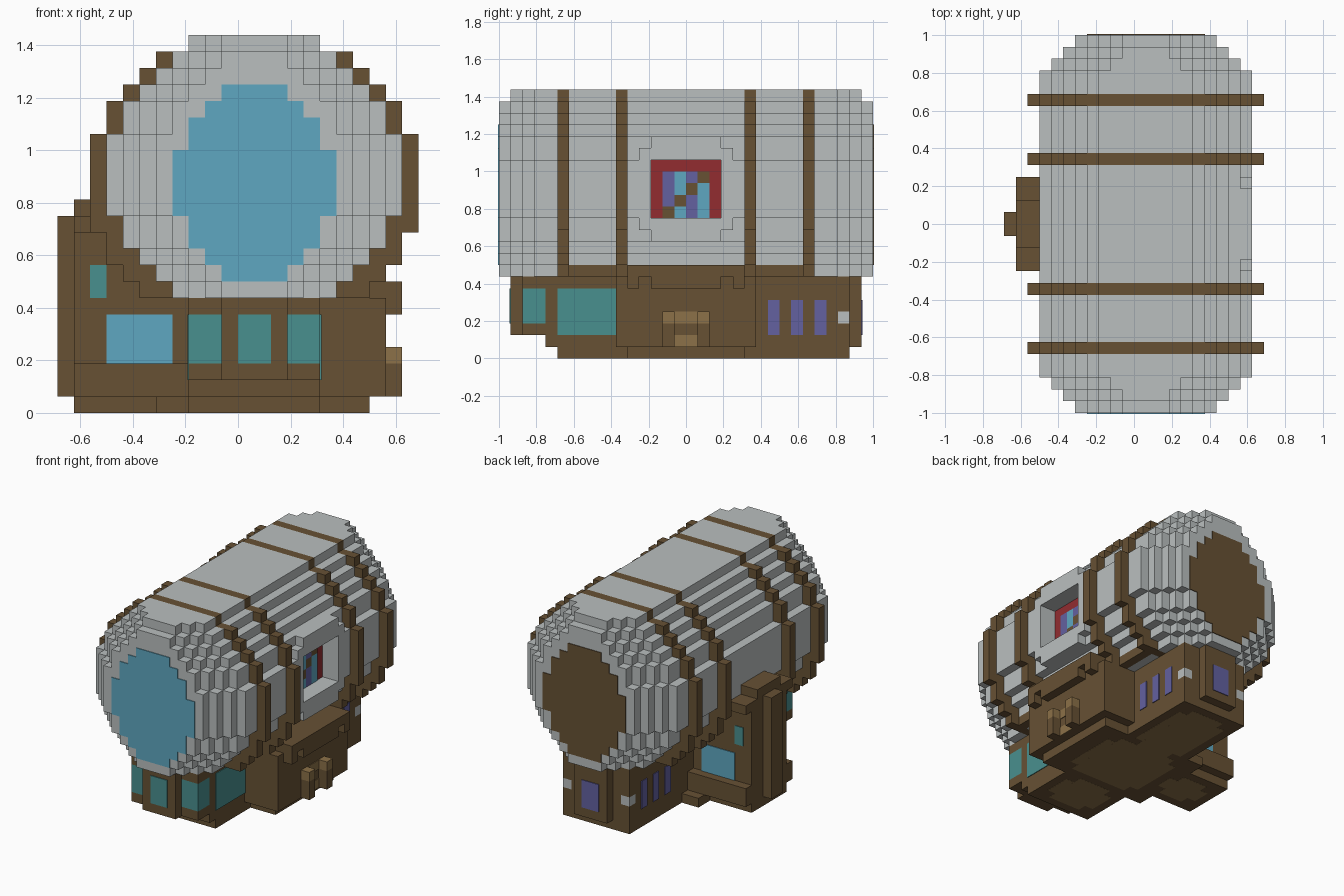
import bpy
import bmesh
from mathutils import Matrix, Vector

if "Cube" in bpy.data.objects:
    bpy.data.objects.remove(bpy.data.objects["Cube"])

U = 0.0625   # size of one block
T = 0.08     # thickness of painted plates, in blocks
CX = 1       # barrel axis


def material(name, code):
    rgb = [int(code[i:i + 2], 16) / 255 for i in (0, 2, 4)]
    lin = [c / 12.92 if c < 0.04 else ((c + 0.055) / 1.055) ** 2.4 for c in rgb]
    m = bpy.data.materials.new(name)
    m.use_nodes = True
    m.diffuse_color = (*lin, 1)
    m.node_tree.nodes["Principled BSDF"].inputs["Base Color"].default_value = (*lin, 1)
    return m


GREY = material("pale_grey", "babfbf")
BROWN = material("brown_wood", "675134")
TAN = material("tan_wood", "8c7148")
BLUE = material("sky_blue", "5fa7c1")
TEAL = material("teal_glass", "49908f")
RED = material("dark_red", "922c30")
PURPLE = material("violet_glass", "6361a0")


def finish(name, bm, mat):
    me = bpy.data.meshes.new(name)
    bm.to_mesh(me)
    bm.free()
    me.materials.append(mat)
    ob = bpy.data.objects.new(name, me)
    bpy.context.collection.objects.link(ob)
    return ob


def cells(boxes):
    return {(x, y, z) for x0, x1, y0, y1, z0, z1 in boxes
            for x in range(x0, x1) for y in range(y0, y1) for z in range(z0, z1)}


def blocks(name, mat, boxes, cuts=()):
    """Union of block boxes minus the cuts, keeping only the outer skin."""
    solid = cells(boxes) - cells(cuts)
    bm = bmesh.new()
    verts = {}

    def vert(p):
        if p not in verts:
            verts[p] = bm.verts.new(Vector(p) * U)
        return verts[p]

    for c in solid:
        for axis in range(3):
            for side in (0, 1):
                n = list(c)
                n[axis] += 2 * side - 1
                if tuple(n) in solid:
                    continue
                ring = [(0, 0), (1, 0), (1, 1), (0, 1)]
                if not side:
                    ring.reverse()
                quad = []
                for a, b in ring:
                    p = list(c)
                    p[axis] += side
                    p[(axis + 1) % 3] += a
                    p[(axis + 2) % 3] += b
                    quad.append(vert(tuple(p)))
                bm.faces.new(quad)
    return finish(name, bm, mat)


def plates(name, mat, boxes):
    """Thin painted panels as plain boxes."""
    bm = bmesh.new()
    for x0, x1, y0, y1, z0, z1 in boxes:
        mid = Vector((x0 + x1, y0 + y1, z0 + z1)) * U / 2
        size = Vector((x1 - x0, y1 - y0, z1 - z0)) * U
        bmesh.ops.create_cube(bm, size=1, matrix=Matrix.Translation(mid) @ Matrix.Diagonal(size.to_4d()))
    return finish(name, bm, mat)


def both_sides(boxes):
    """Mirror boxes across the barrel axis."""
    return boxes + [(2 * CX - b[1], 2 * CX - b[0], *b[2:]) for b in boxes]


def front_back(boxes):
    return boxes + [(b[0], b[1], -b[3], -b[2], b[4], b[5]) for b in boxes]


# Barrel: rows of (bottom, top, half width), stepping in at both ends
ROWS = [(7, 8, 5), (8, 9, 6), (9, 10, 7), (10, 12, 8), (12, 17, 9),
        (17, 19, 8), (19, 20, 7), (20, 21, 6), (21, 22, 5), (22, 23, 4)]
BANDS = (-11, -6, 5, 10)
shell = []
for inset in range(4):
    for z0, z1, h in ROWS:
        if inset == 3 and z1 == 23:
            continue
        h -= inset
        shell.append((CX - h, CX + h, -13 - inset, 13 + inset, z0, z1))
frame = [(6, 10, -4, 4, 11, 18), (6, 10, -3, 3, 10, 19)]
recess = (8, 10, -3, 3, 12, 17)
slots = [(-12, 12, y, y + 1, 0, 24) for y in BANDS]
blocks("barrel", GREY, shell + frame, slots + [recess])

# Hoops around the barrel
HOOP = [(7, 8, 7), (8, 9, 8), (9, 11, 9), (11, 17, 10), (17, 19, 9),
        (19, 20, 8), (20, 21, 7), (21, 22, 6), (22, 23, 4)]
for i, y in enumerate(BANDS):
    blocks(f"hoop_{i + 1}", BROWN, [(CX - h, CX + h, y, y + 1, a, b) for a, b, h in HOOP])

# Round end panels
DISC = [(8, 9, 2), (9, 10, 3), (10, 12, 4), (12, 16, 5), (16, 18, 4), (18, 19, 3), (19, 20, 2)]
plates("front_end_panel", BLUE, [(CX - h, CX + h, -16 - T, -16, a, b) for a, b, h in DISC])
plates("back_end_panel", BROWN, [(CX - h, CX + h, 16, 16 + T, a, b) for a, b, h in DISC])

# Recessed mosaic in the side opening, rows from the top
plates("mosaic_frame", RED, [(8, 8 + T, -3, 3, 12, 17)])
PATTERN = ("PBPW", "PBWB", "PWPB", "WBPB")
for key, mat, name in (("P", PURPLE, "violet"), ("B", BLUE, "blue"), ("W", BROWN, "wood")):
    plates("mosaic_" + name, mat,
           [(8, 8 + 2 * T, c - 2, c - 1, 15 - r, 16 - r)
            for r, row in enumerate(PATTERN) for c, k in enumerate(row) if k == key])

# Cabin under the barrel, with base, bays and right wing
blocks("cabin", BROWN, [
    (-3, 5, -11, 14, 0, 1), (-5, 8, -5, 5, 0, 1),
    (-3, 5, -12, 13, 1, 7), (-2, 4, 13, 14, 1, 7), (-1, 3, 14, 15, 1, 7),
    (-1, 3, -15, -12, 2, 7), (-3, 5, -14, -12, 2, 3), (-3, 5, -14, -12, 6, 7),
    (-3, 5, 13, 14, 6, 7), (5, 9, -6, 6, 1, 7)])
blocks("cradle", BROWN, [(-5, 7, -11, 11, 7, 8)],
       [(-12, 12, y, y + 1, 7, 8) for y in BANDS] + [(-4, 6, -11, 11, 7, 8)])
blocks("side_ledge", BROWN, [(5, 10, -5, 5, 7, 8), (9, 10, -5, 5, 6, 7)],
       [(9, 10, -4, -3, 6, 7), (9, 10, 3, 4, 6, 7)])

# Cabin windows and lamps
blocks("corner_windows", TEAL, both_sides([(3, 5, -14, -12, 3, 6)]))
plates("front_window", TEAL, [(0, 2, -15 - T, -15, 3, 6)])
plates("side_windows", TEAL, both_sides([(5, 5 + T, -11, -6, 2, 6)]))
plates("rear_side_windows", PURPLE, both_sides([(5, 5 + T, y, y + 1, 2, 5) for y in (7, 9, 11)]))
plates("rear_window", PURPLE, [(0, 2, 15, 15 + T, 2, 5)])
blocks("rear_lamps", GREY, both_sides([(4, 5, 13, 14, 3, 4)]))
blocks("rear_lamp_posts", BROWN, both_sides([(4, 5, 13, 14, 1, 3), (4, 5, 13, 14, 4, 6)]))

# Handrail posts with tan caps on the right wing
blocks("rail_posts", BROWN, front_back([(9, 10, 1, 2, 1, 3)]))
blocks("rail_caps", TAN, front_back([(9, 10, 1, 2, 3, 4)]))
plates("rail_panels", TAN, [(9, 9 + T, -1, 1, 3, 4), (9, 9 + T, -1, 1, 1, 2)])

# Left wing with ledge, stepped top and outer pillar
blocks("left_wing", BROWN, [
    (-10, -3, -3, 3, 0, 1), (-10, -3, -4, 4, 1, 3), (-9, -3, -3, 3, 3, 11),
    (-10, -8, -4, 4, 11, 12), (-10, -8, -2, 2, 12, 13),
    (-10, -9, -3, 3, 3, 11), (-11, -10, -1, 1, 1, 12)])
plates("left_wing_windows", BLUE, front_back([(-8, -4, 3, 3 + T, 3, 6)]))
plates("left_wing_small_windows", TEAL, front_back([(-9, -8, 3, 3 + T, 7, 9)]))


# Tan panels under the base, with clipped corners
def clipped(x0, x1, y0, y1):
    return [(x0 + 1, x1 - 1, y0, y1, -T / 8, 0), (x0, x1, y0 + 1, y1 - 1, -T / 9, 0)]


plates("base_panels", TAN, clipped(-3, 6, -4, 4) + clipped(-2, 4, 4, 13)
       + clipped(-2, 4, -10, -5) + clipped(-9, -4, -2, 2))
